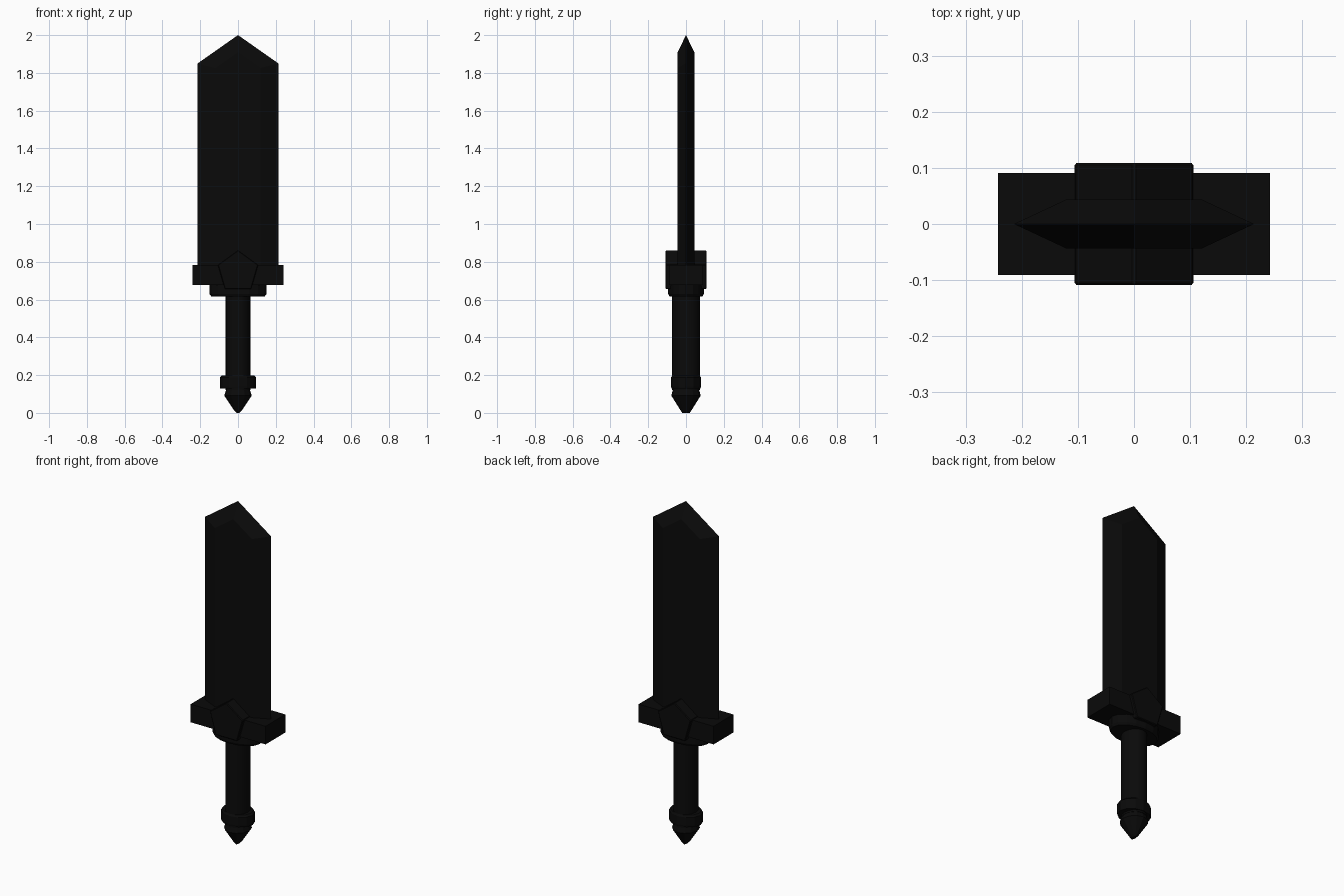
import bpy, bmesh, math

if "Cube" in bpy.data.objects:
    bpy.data.objects.remove(bpy.data.objects["Cube"])

black = bpy.data.materials.new("matte black")
black.diffuse_color = (0.003, 0.003, 0.003, 1)
black.use_nodes = True
black.node_tree.nodes["Principled BSDF"].inputs["Base Color"].default_value = black.diffuse_color


def finish(bm, name, bevel=0):
    bmesh.ops.recalc_face_normals(bm, faces=bm.faces[:])
    mesh = bpy.data.meshes.new(name)
    bm.to_mesh(mesh)
    bm.free()
    ob = bpy.data.objects.new(name, mesh)
    bpy.context.collection.objects.link(ob)
    mesh.materials.append(black)
    if bevel:
        mod = ob.modifiers.new("bevel", 'BEVEL')
        mod.width = bevel
        mod.segments = 1
    return ob


def turned(name, rings, sides):
    """Stack of elliptical rings (x radius, y radius, z), capped at both ends."""
    bm = bmesh.new()
    loops = []
    for rx, ry, z in rings:
        angles = [2 * math.pi * i / sides for i in range(sides)]
        loops.append([bm.verts.new((rx * math.cos(a), ry * math.sin(a), z)) for a in angles])
    for lo, hi in zip(loops, loops[1:]):
        for i in range(sides):
            j = (i + 1) % sides
            bm.faces.new((lo[i], lo[j], hi[j], hi[i]))
    bm.faces.new(loops[0][::-1])
    bm.faces.new(loops[-1])
    return finish(bm, name)


def prism(name, outline, depth, bevel=0):
    """Front outline (x, z) extruded through y."""
    bm = bmesh.new()
    face = bm.faces.new([bm.verts.new((x, -depth, z)) for x, z in outline])
    new = bmesh.ops.extrude_face_region(bm, geom=[face])["geom"]
    bmesh.ops.translate(bm, vec=(0, 2 * depth, 0),
                        verts=[v for v in new if isinstance(v, bmesh.types.BMVert)])
    return finish(bm, name, bevel)


# Blade: flat hexagonal section with bevelled edges and point
W, F, T = 0.214, 0.12, 0.044
bm = bmesh.new()
points = [(0, 0, 2.0)]
for s in (-1, 1):
    points += [(s * W, 0, 0.70), (s * W, 0, 1.85), (0, s * T, 1.91)]
    for t in (-T, T):
        points += [(s * F, t, 0.70), (s * F, t, 1.826)]
for p in points:
    bm.verts.new(p)
bmesh.ops.convex_hull(bm, input=bm.verts[:])
bmesh.ops.dissolve_limit(bm, angle_limit=0.02, verts=bm.verts[:], edges=bm.edges[:])
finish(bm, "blade")

# Guard: cross bar with a pentagonal centre block
prism("guard_bar", [(-0.242, 0.676), (0.242, 0.676), (0.242, 0.782), (-0.242, 0.782)], 0.091)
prism("guard_centre", [(-0.07, 0.655), (0.07, 0.655), (0.107, 0.784),
                       (0, 0.862), (-0.107, 0.784)], 0.109, 0.004)

# Collar under the guard
turned("guard_collar", [(0.142, 0.088, 0.617), (0.151, 0.095, 0.63), (0.151, 0.095, 0.68)], 16)

# Grip
grip = turned("grip", [(0.065, 0.073, 0.12), (0.065, 0.073, 0.63)], 16)

# Pommel: band and pointed end
turned("pommel_band", [(0.094, 0.077, 0.13), (0.096, 0.079, 0.14),
                       (0.096, 0.079, 0.188), (0.086, 0.073, 0.198)], 12)
turned("pommel_tip", [(0.008, 0.02, 0.0), (0.02, 0.028, 0.012),
                      (0.073, 0.078, 0.092), (0.06, 0.066, 0.132)], 12)

# Rounded grip shading
bpy.context.view_layer.objects.active = grip
grip.select_set(True)
bpy.ops.object.shade_smooth_by_angle(angle=math.radians(35))
